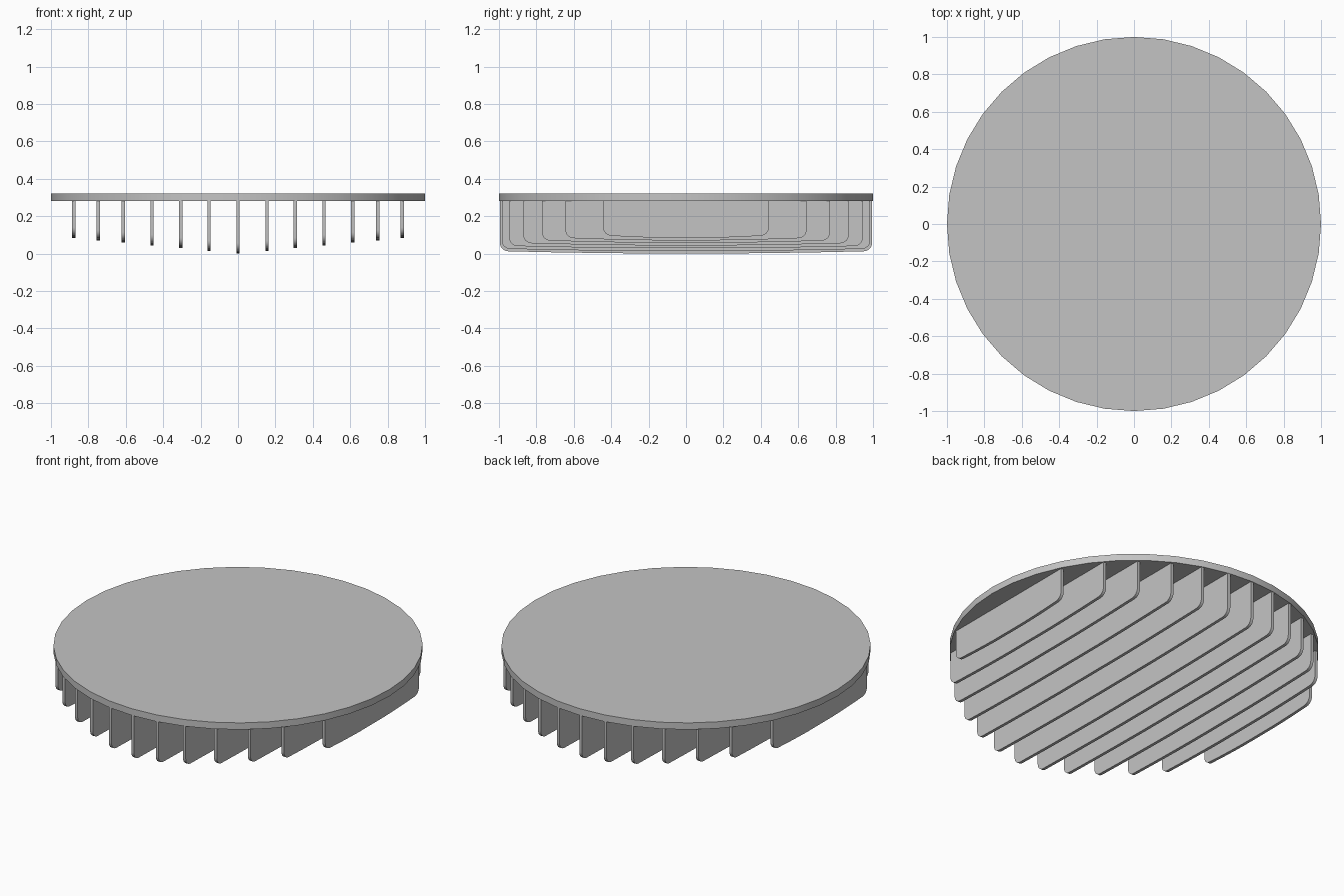
import bpy, bmesh, math

if "Cube" in bpy.data.objects:
    bpy.data.objects.remove(bpy.data.objects["Cube"])

grey = bpy.data.materials.new("light grey")
grey.diffuse_color = (0.55, 0.55, 0.55, 1)
grey.use_nodes = True
grey.node_tree.nodes["Principled BSDF"].inputs["Base Color"].default_value = grey.diffuse_color

DISC_BOTTOM, DISC_TOP = 0.28, 0.32
THICK = 0.018
CORNER = 0.045


def finish(bm, name):
    bmesh.ops.recalc_face_normals(bm, faces=bm.faces)
    mesh = bpy.data.meshes.new(name)
    bm.to_mesh(mesh)
    bm.free()
    mesh.materials.append(grey)
    obj = bpy.data.objects.new(name, mesh)
    bpy.context.collection.objects.link(obj)
    bpy.ops.object.select_all(action='DESELECT')
    obj.select_set(True)
    bpy.context.view_layer.objects.active = obj
    bpy.ops.object.shade_smooth_by_angle(angle=math.radians(35))
    return obj


def prism(points, offset, name):
    bm = bmesh.new()
    face = bm.faces.new([bm.verts.new(p) for p in points])
    ext = bmesh.ops.extrude_face_region(bm, geom=[face], use_keep_orig=True)
    verts = [g for g in ext["geom"] if isinstance(g, bmesh.types.BMVert)]
    bmesh.ops.translate(bm, verts=verts, vec=offset)
    return finish(bm, name)


# Round top plate, 40 sides
ring = [(math.cos(math.tau * i / 40), math.sin(math.tau * i / 40), DISC_BOTTOM)
        for i in range(40)]
prism(ring, (0, 0, DISC_TOP - DISC_BOTTOM), "round_plate")


# Fin: gently bowed lower edge with rounded lower corners
def fin(x, half, bottom, name):
    flat = half - CORNER
    rise = 0.012
    side = [(flat * t, bottom + rise * t * t) for t in (0.3, 0.5, 0.75, 1)]
    for i in range(1, 7):
        a = math.radians(15 * i)
        side.append((flat + CORNER * math.sin(a),
                     bottom + rise + CORNER * (1 - math.cos(a))))
    side.append((half, DISC_BOTTOM))
    outline = [(-y, z) for y, z in reversed(side)] + side
    prism([(x - THICK / 2, y, z) for y, z in outline], (THICK, 0, 0), name)


# Parallel cooling fins, mirrored about the middle one
fins = [(0, 0.995, 0.0), (0.155, 0.985, 0.013), (0.307, 0.945, 0.028),
        (0.46, 0.87, 0.043), (0.613, 0.77, 0.057), (0.747, 0.645, 0.07),
        (0.878, 0.443, 0.083)]
for i, (x, half, bottom) in enumerate(fins):
    if i == 0:
        fin(x, half, bottom, "middle_fin")
    else:
        fin(x, half, bottom, f"right_fin_{i}")
        fin(-x, half, bottom, f"left_fin_{i}")
